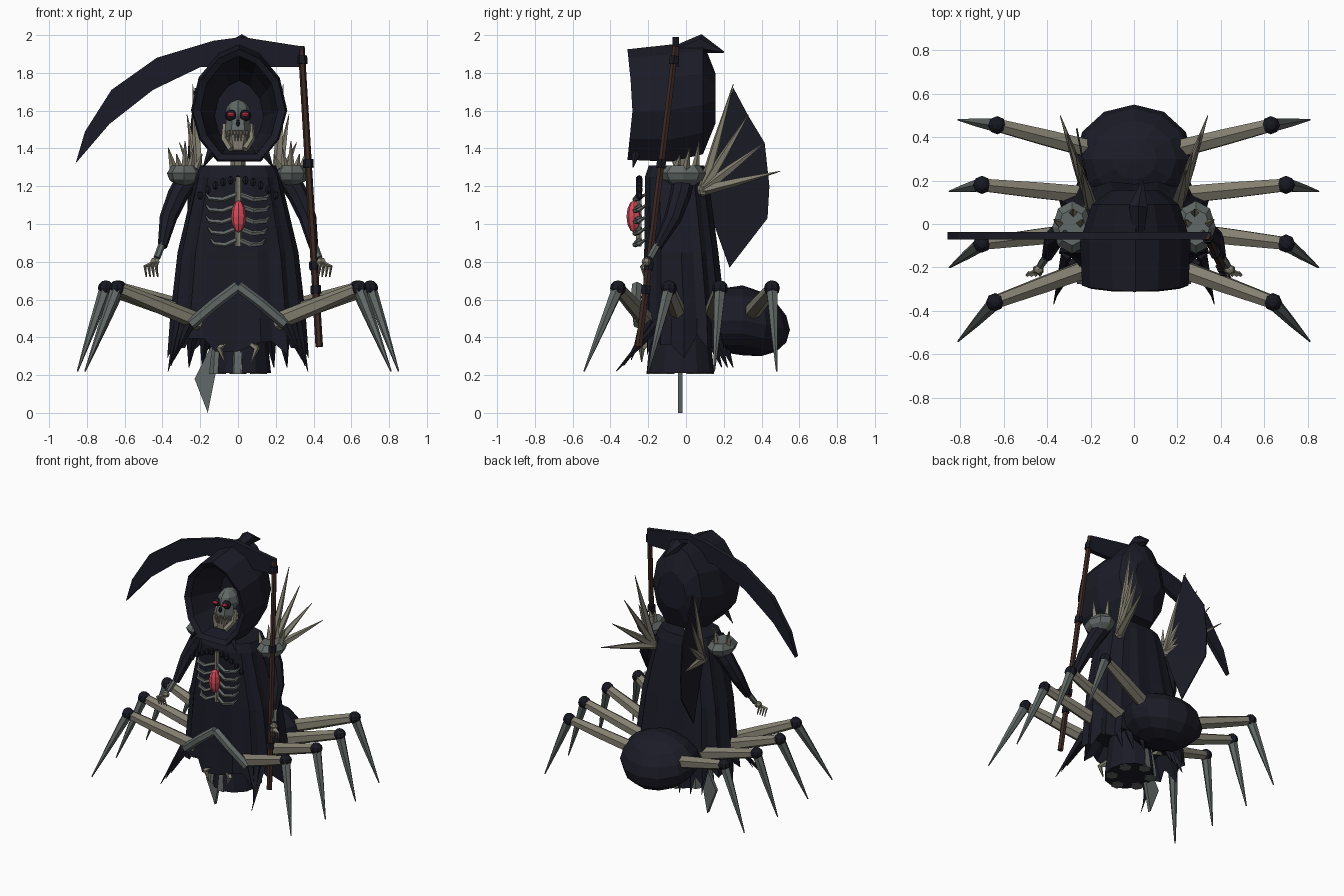
import bpy, bmesh, math
from mathutils import Vector, Matrix

if "Cube" in bpy.data.objects:
    bpy.data.objects.remove(bpy.data.objects["Cube"])


def material(name, rgb):
    m = bpy.data.materials.new(name)
    m.use_nodes = True
    m.diffuse_color = (*rgb, 1)
    m.node_tree.nodes["Principled BSDF"].inputs["Base Color"].default_value = (*rgb, 1)
    return m


CLOTH = material("dark cloth", (0.011, 0.011, 0.02))
BLACK = material("black joint", (0.009, 0.009, 0.016))
BONE = material("warm bone", (0.23, 0.215, 0.165))
GREY = material("grey bone", (0.12, 0.14, 0.135))
WOOD = material("brown wood", (0.045, 0.022, 0.017))
RED = material("red gem", (0.65, 0.07, 0.1))
GLOW = material("red eye", (0.9, 0.04, 0.09))


def finish(name, bm, mat):
    bmesh.ops.recalc_face_normals(bm, faces=bm.faces[:])
    me = bpy.data.meshes.new(name)
    bm.to_mesh(me)
    bm.free()
    me.materials.append(mat)
    ob = bpy.data.objects.new(name, me)
    bpy.context.scene.collection.objects.link(ob)
    return ob


def loft(name, rings, mat):
    """Skin a list of equal rings and cap both ends."""
    bm = bmesh.new()
    vs = [[bm.verts.new(p) for p in r] for r in rings]
    n = len(rings[0])
    for a, b in zip(vs, vs[1:]):
        for i in range(n):
            j = (i + 1) % n
            bm.faces.new((a[i], a[j], b[j], b[i]))
    bm.faces.new(vs[0])
    bm.faces.new(vs[-1])
    return finish(name, bm, mat)


def limb(name, points, radii, mat, sides=6):
    """Tapered faceted tube through points."""
    pts = [Vector(p) for p in points]
    rings = []
    for i, p in enumerate(pts):
        d = (pts[min(i + 1, len(pts) - 1)] - pts[max(i - 1, 0)]).normalized()
        ref = Vector((0, 1, 0)) if abs(d.y) < 0.8 else Vector((1, 0, 0))
        u = d.cross(ref).normalized()
        v = d.cross(u)
        rings.append([p + radii[i] * (u * math.cos(t) + v * math.sin(t))
                      for t in (math.tau * k / sides for k in range(sides))])
    return loft(name, rings, mat)


def spike(name, a, b, r, mat, sides=4):
    return limb(name, (a, b), (r, 0.002), mat, sides)


def ball(name, centre, size, mat, u=8, v=6):
    bm = bmesh.new()
    bmesh.ops.create_uvsphere(bm, u_segments=u, v_segments=v, radius=1,
                              matrix=Matrix.LocRotScale(Vector(centre), None, Vector(size)))
    return finish(name, bm, mat)


def plate(name, outline, y, thick, mat):
    """Flat shape drawn in x and z, given a thickness along y."""
    return loft(name, [[(x, y + o, z) for x, z in outline] for o in (-thick / 2, thick / 2)], mat)


# Pleated robe with a ragged hem and a hollow underside
def robe_ring(z, cy, rx, ry, pleat, rag=0):
    ring = []
    for k in range(28):
        t = math.tau * k / 28
        c, s = math.cos(t), math.sin(t)
        f = 1 - pleat * (k % 2)
        ring.append((rx * f * math.copysign(abs(c) ** 0.75, c),
                     cy + ry * f * math.copysign(abs(s) ** 0.75, s),
                     z + rag * ((k * 5) % 7 / 7 + 0.3 * (k % 2))))
    return ring


loft("robe", [robe_ring(1.31, -0.05, 0.2, 0.15, 0.02), robe_ring(1.25, -0.05, 0.225, 0.17, 0.03),
              robe_ring(0.85, -0.025, 0.32, 0.2, 0.06), robe_ring(0.5, -0.01, 0.36, 0.225, 0.08),
              robe_ring(0.29, -0.01, 0.375, 0.235, 0.1, 0.12),
              robe_ring(0.48, -0.01, 0.3, 0.19, 0.1)], CLOTH)
loft("under_skirt", [[(0.015 + r * math.cos(t), -0.03 + r * 1.12 * math.sin(t), z)
                      for t in (math.tau * k / 12 for k in range(12))]
                     for z, r in ((0.5, 0.13), (0.21, 0.16))], CLOTH)
for k in range(6):
    t = math.tau * k / 6 - math.pi / 2
    x, y = 0.125 * math.cos(t), -0.03 + 0.14 * math.sin(t)
    limb("underside_stub", ((x * 0.8, y * 0.8, 0.45), (x, y, 0.3), (x, y, 0.205)),
         (0.03, 0.035, 0.045), GREY)
plate("tail_blade", ((-0.14, 0.36), (-0.09, 0.38), (-0.12, 0.2), (-0.16, 0.0), (-0.23, 0.18)),
      -0.03, 0.025, GREY)

# Abdomen
ab = ball("abdomen", (0, 0.3, 0.49), (0.275, 0.25, 0.185), CLOTH, 12, 8)
for v in ab.data.vertices:
    if v.co.y > 0.3:
        v.co.z -= 0.2 * (v.co.y - 0.3)

# Hood: outer shell, bowed front rim, hollow inside
HALF = ((0, 1), (0.43, 0.84), (0.84, 0.44), (1, -0.12), (0.83, -0.62), (0.45, -1))
SHAPE = HALF + tuple((-x, z) for x, z in reversed(HALF[1:]))


def hood_ring(y, rx, lo, hi, bow=0.0):
    return [(0.006 + x * rx, y + bow * (1 - abs(z)), (hi + lo) / 2 + z * (hi - lo) / 2)
            for x, z in SHAPE]


loft("hood", [hood_ring(-0.03, 0.13, 1.42, 1.76), hood_ring(-0.14, 0.175, 1.39, 1.83),
              hood_ring(-0.29, 0.205, 1.37, 1.89, 0.03), hood_ring(-0.31, 0.245, 1.34, 1.925, 0.03),
              hood_ring(-0.08, 0.255, 1.33, 1.95), hood_ring(0.09, 0.2, 1.37, 1.965),
              hood_ring(0.155, 0.11, 1.53, 1.8)], CLOTH)
limb("hood_peak", ((0.02, -0.04, 1.92), (0.02, 0.08, 1.955), (0.04, 0.2, 1.91)),
     (0.03, 0.05, 0.004), CLOTH)

# Skull and neck
limb("neck", ((0, -0.03, 1.28), (0, -0.05, 1.45)), (0.04, 0.035), BONE)
ball("cranium", (0, -0.11, 1.575), (0.07, 0.095, 0.085), GREY)
limb("cheeks", ((0, -0.14, 1.56), (0, -0.15, 1.49), (0, -0.16, 1.45)), (0.062, 0.068, 0.05), GREY)
limb("chin", ((0, -0.15, 1.46), (0, -0.165, 1.385)), (0.07, 0.045), BONE)
ball("nose_hole", (0, -0.205, 1.535), (0.012, 0.012, 0.02), BLACK, 6, 4)
for k in range(7):
    x = (k - 3) * 0.016
    spike("tooth", (x, -0.22 + abs(x) * 0.5, 1.495), (x, -0.22 + abs(x) * 0.5, 1.44), 0.009, BONE)
for s in (-1, 1):
    ball("eye_socket", (s * 0.037, -0.185, 1.575), (0.034, 0.025, 0.03), BLACK)
    ball("eye", (s * 0.038, -0.21, 1.58), (0.022, 0.013, 0.012), GLOW, 6, 4)
    limb("jaw_side", ((s * 0.07, -0.13, 1.53), (s * 0.073, -0.155, 1.45), (s * 0.035, -0.2, 1.395)),
         (0.013, 0.018, 0.02), BONE, 5)
    spike("hood_tatter", (s * 0.13, -0.26, 1.4), (s * 0.185, -0.28, 1.3), 0.03, CLOTH)

# Ribcage, gem and beads
limb("sternum", ((0.003, -0.25, 0.88), (0.003, -0.25, 1.25)), (0.018, 0.018), BONE)
ball("gem", (0.003, -0.275, 1.04), (0.04, 0.04, 0.085), RED)
for s in (-1, 1):
    for k in range(5):
        z, w = 0.9 + 0.06 * k, 0.125 + 0.012 * min(k, 2)
        limb("rib", ((0, -0.245, z + 0.02), (s * w * 0.55, -0.27, z - 0.01),
                     (s * w, -0.25, z - 0.005), (s * (w + 0.02), -0.21, z + 0.02)),
             (0.014, 0.014, 0.013, 0.005), GREY, 5)
for k in range(11):
    x = (k - 5) * 0.04
    ball("bead", (x, -0.247, 1.235 - 2.1 * x * x), (0.018, 0.018, 0.024), BLACK, 6, 4)

# Arms, hands, shoulder guards and wing spikes
TIPS = ((0.24, 0.25, 1.74), (0.27, 0.33, 1.58), (0.31, 0.415, 1.43), (0.34, 0.5, 1.28))
for s in (-1, 1):
    limb("sleeve", ((s * 0.26, -0.01, 1.25), (s * 0.32, -0.03, 1.15), (s * 0.37, -0.07, 1.03),
                    (s * 0.4, -0.15, 0.88)), (0.06, 0.055, 0.046, 0.025), CLOTH, 8)
    limb("wrist", ((s * 0.395, -0.14, 0.91), (s * 0.43, -0.19, 0.82)), (0.02, 0.018), GREY)
    ball("palm", (s * 0.44, -0.21, 0.8), (0.028, 0.025, 0.025), BONE, 6, 4)
    for k in range(4):
        x = s * (0.425 + 0.02 * k)
        limb("finger", ((s * 0.44, -0.21, 0.8), (x + s * 0.008, -0.235, 0.775), (x, -0.22, 0.72)),
             (0.009, 0.009, 0.004), BONE, 4)
    loft("shoulder_guard", [[(s * (0.285 + r * 0.75 * math.cos(t)), -0.015 + r * math.sin(t), z)
                             for t in (math.tau * k / 8 for k in range(8))]
                            for z, r in ((1.205, 0.06), (1.235, 0.105), (1.27, 0.122), (1.31, 0.085))], GREY)
    for k in range(5):
        x, y = 0.22 + 0.03 * k, -0.05 + 0.05 * (k % 3)
        spike("shoulder_spike", (s * x, y, 1.29),
              (s * (x + 0.015 * (k - 2)), y + 0.02, 1.37 + 0.035 * (k % 3)), 0.022, BONE)
    for t in TIPS:
        tip, root = Vector((s * t[0], t[1], t[2])), Vector((s * 0.2, 0.09, 1.18))
        limb("wing_spike", (root, root.lerp(tip, 0.45), tip), (0.03, 0.022, 0.002), BONE, 5)
    ball("wing_root", (s * 0.2, 0.09, 1.18), (0.035, 0.035, 0.035), BONE, 6, 4)

# Membrane of the right wing
bm = bmesh.new()
root = bm.verts.new((-0.2, 0.09, 1.16))
edge = [bm.verts.new((-0.2 - 0.2 * (y - 0.1), y, z)) for y, z in
        ((0.25, 1.72), (0.33, 1.57), (0.415, 1.43), (0.44, 1.2), (0.43, 1.03), (0.23, 0.77))]
for a, b in zip(edge, edge[1:]):
    bm.faces.new((root, a, b))
finish("wing_membrane", bm, CLOTH).modifiers.new("thickness", "SOLIDIFY").thickness = 0.008

# Spider legs: base, knee and tip of each pair
LEGS = (((0.2, -0.2, 0.48), (0.64, -0.36, 0.66), (0.81, -0.54, 0.22)),
        ((0.2, -0.03, 0.5), (0.7, -0.09, 0.66), (0.85, -0.2, 0.22)),
        ((0.18, 0.13, 0.5), (0.7, 0.18, 0.66), (0.85, 0.15, 0.22)),
        ((0.18, 0.34, 0.52), (0.63, 0.455, 0.66), (0.81, 0.48, 0.22)))
for s in (-1, 1):
    for leg in LEGS:
        base, knee, tip = (Vector((s * x, y, z)) for x, y, z in leg)
        limb("upper_leg", (base, base.lerp(knee, 0.5), knee), (0.046, 0.042, 0.033), BONE)
        ball("knee", knee, (0.042, 0.042, 0.042), BLACK)
        limb("lower_leg", (knee, knee.lerp(tip, 0.5), tip), (0.034, 0.021, 0.004), GREY)
    limb("front_arch", ((0, -0.26, 0.67), (s * 0.12, -0.265, 0.58), (s * 0.25, -0.25, 0.47)),
         (0.03, 0.03, 0.03), GREY)
    # Claws and tatters around the hem
    for k in range(3):
        spike("front_claw", (s * (0.25 + 0.03 * k), -0.22 + 0.04 * k, 0.48),
              (s * (0.34 + 0.015 * k), -0.29 - 0.04 * k, 0.22 + 0.03 * (2 - k)), 0.028, BLACK)
    for k in range(3):
        spike("back_tatter", (s * (0.1 + 0.07 * k), 0.18 - 0.03 * k, 0.42),
              (s * (0.12 + 0.07 * k), 0.25 - 0.03 * k, 0.24), 0.035, CLOTH)
    limb("belly_claw", ((s * 0.05, -0.2, 0.38), (s * 0.1, -0.235, 0.34), (s * 0.07, -0.235, 0.27)),
         (0.02, 0.018, 0.003), BONE, 5)

# Scythe
FOOT, HEAD = Vector((0.43, -0.25, 0.35)), Vector((0.335, -0.055, 1.94))
limb("scythe_staff", (FOOT, HEAD), (0.02, 0.018), WOOD)
for t in (0.19, 0.27, 0.61, 0.955):
    p, d = FOOT.lerp(HEAD, t), (HEAD - FOOT).normalized() * 0.022
    limb("staff_band", (p - d, p + d), (0.028, 0.028), BLACK)
plate("scythe_blade", ((0.34, 1.94), (0.02, 1.99), (-0.13, 1.97), (-0.43, 1.88), (-0.67, 1.71),
                       (-0.81, 1.49), (-0.86, 1.32), (-0.68, 1.53), (-0.45, 1.71),
                       (-0.2, 1.83), (0.34, 1.83)), -0.055, 0.035, CLOTH)
